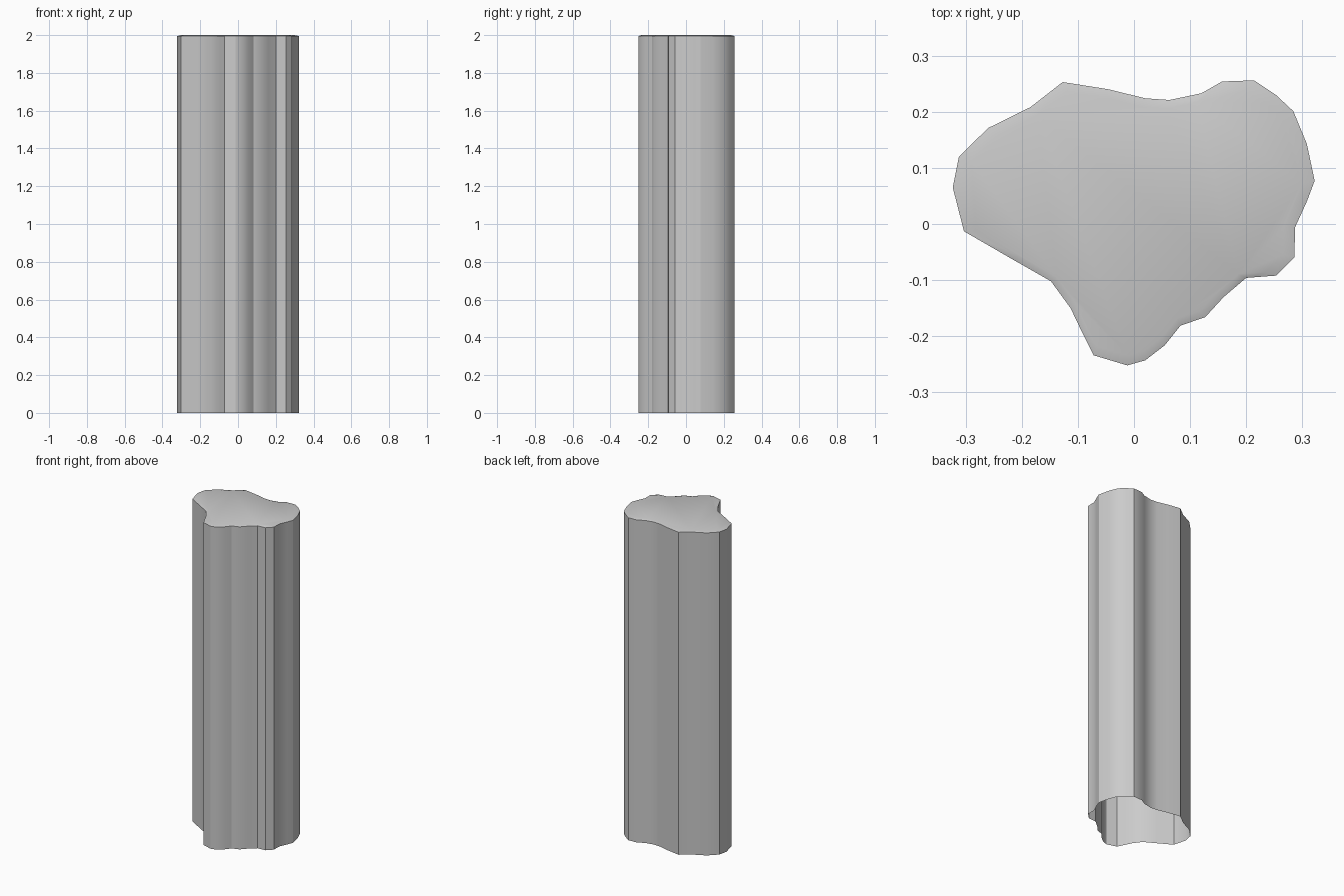
import bpy, bmesh, math

# Irregular column outline, clockwise from the back left
OUTLINE = [
    (-0.127, 0.253), (-0.045, 0.24), (0.02, 0.224), (0.063, 0.221),
    (0.12, 0.233), (0.157, 0.254), (0.214, 0.256), (0.253, 0.23),
    (0.284, 0.201), (0.308, 0.143), (0.322, 0.077), (0.308, 0.04),
    (0.287, -0.006), (0.286, -0.059), (0.253, -0.092), (0.2, -0.096),
    (0.16, -0.13), (0.127, -0.166), (0.083, -0.181), (0.055, -0.216),
    (0.02, -0.243), (-0.012, -0.252), (-0.072, -0.234), (-0.091, -0.196),
    (-0.113, -0.15), (-0.148, -0.102), (-0.22, -0.061), (-0.303, -0.013),
    (-0.323, 0.065), (-0.312, 0.12), (-0.26, 0.171), (-0.185, 0.208),
]

bm = bmesh.new()


def ring(scale, z):
    return [bm.verts.new((x * scale, y * scale, z)) for x, y in OUTLINE]


# Wall, slightly sloped rim and flat cap; the bottom stays open
rings = [ring(1, 0), ring(1, 1.995), ring(0.93, 2)]
n = len(OUTLINE)
for a, b in zip(rings, rings[1:]):
    for i in range(n):
        j = (i + 1) % n
        bm.faces.new((a[j], a[i], b[i], b[j]))
bm.faces.new(rings[-1][::-1])
bm.normal_update()

mesh = bpy.data.meshes.new("column")
bm.to_mesh(mesh)
bm.free()
column = bpy.data.objects.new("column", mesh)
bpy.context.collection.objects.link(column)

# Smooth flutes, sharp corners
bpy.context.view_layer.objects.active = column
column.select_set(True)
bpy.ops.object.shade_smooth_by_angle(angle=math.radians(30))
